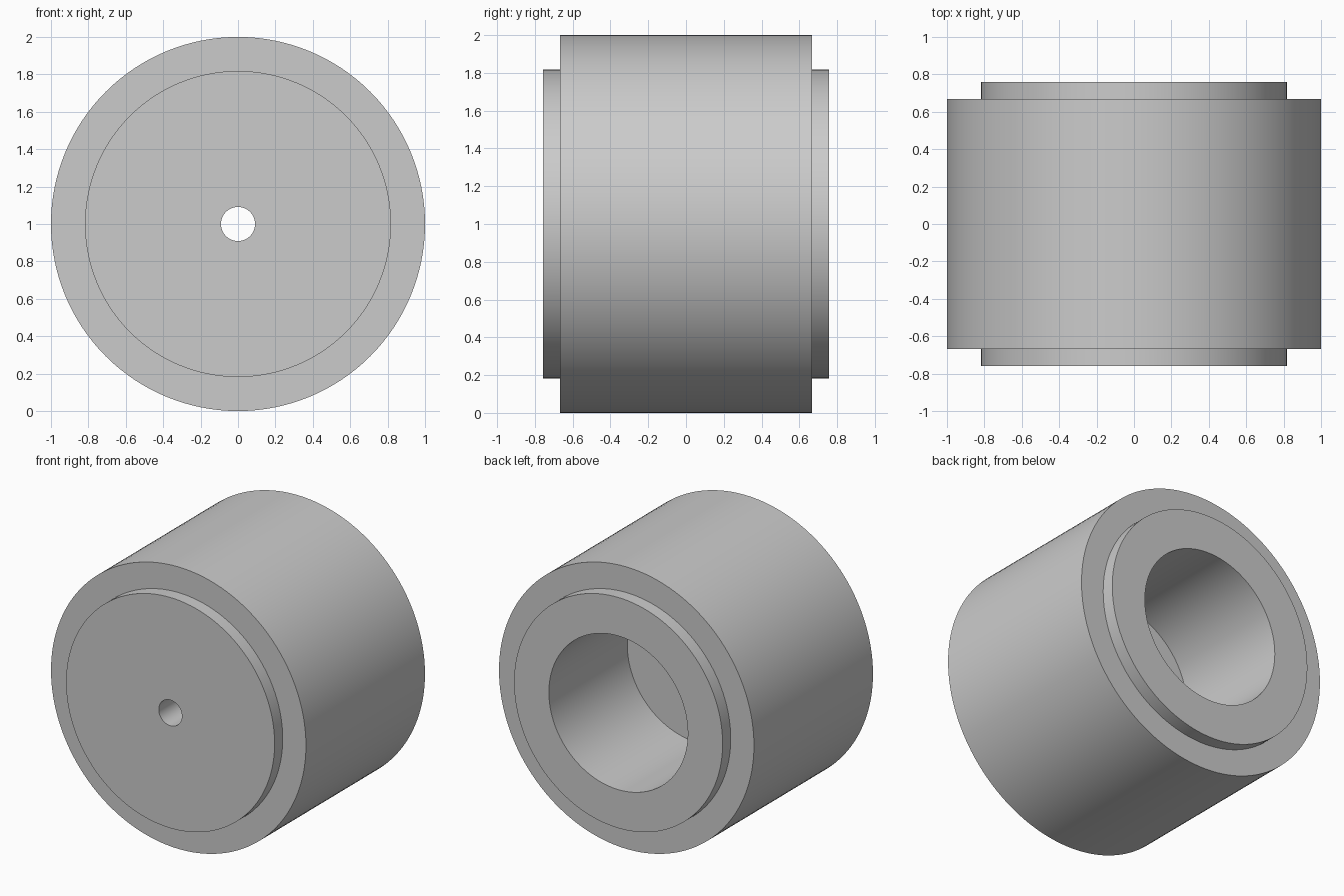
import bpy
import bmesh
import math
from mathutils import Vector

default = bpy.data.objects.get("Cube")
if default:
    bpy.data.objects.remove(default, do_unlink=True)

SIDES = 128
CENTRE = Vector((0, 0, 1))

grey = bpy.data.materials.new("plain grey")
grey.use_nodes = True
grey.diffuse_color = (0.6, 0.6, 0.6, 1)
grey.node_tree.nodes["Principled BSDF"].inputs["Base Color"].default_value = (0.6, 0.6, 0.6, 1)


def lathe(name, profile, material):
    """Spin a closed (radius, y) profile around the front-to-back axis."""
    bm = bmesh.new()
    verts = [bm.verts.new(CENTRE + Vector((r, y, 0))) for r, y in profile]
    edges = [bm.edges.new((v, verts[i - 1])) for i, v in enumerate(verts)]
    bmesh.ops.spin(bm, geom=verts + edges, cent=CENTRE, axis=(0, 1, 0),
                   angle=math.tau, steps=SIDES, use_merge=True)
    bmesh.ops.remove_doubles(bm, verts=bm.verts, dist=0.0001)
    bmesh.ops.recalc_face_normals(bm, faces=bm.faces)
    mesh = bpy.data.meshes.new(name)
    bm.to_mesh(mesh)
    bm.free()
    mesh.materials.append(material)
    obj = bpy.data.objects.new(name, mesh)
    bpy.context.collection.objects.link(obj)
    bpy.ops.object.select_all(action="DESELECT")
    obj.select_set(True)
    bpy.context.view_layer.objects.active = obj
    bpy.ops.object.shade_smooth_by_angle(angle=math.radians(30))
    return obj


# Main dimensions
body_radius, body_end = 1.0, 0.667
shoulder_radius, shoulder_end = 0.818, 0.758
bore_radius, bore_floor = 0.545, -0.121
hole_radius = 0.091

# Stepped roller: small hole through the front, wide blind bore from the back
lathe("stepped_roller", [
    (hole_radius, -shoulder_end),
    (shoulder_radius, -shoulder_end),
    (shoulder_radius, -body_end),
    (body_radius, -body_end),
    (body_radius, body_end),
    (shoulder_radius, body_end),
    (shoulder_radius, shoulder_end),
    (bore_radius, shoulder_end),
    (bore_radius, bore_floor),
    (hole_radius, bore_floor),
], grey)
